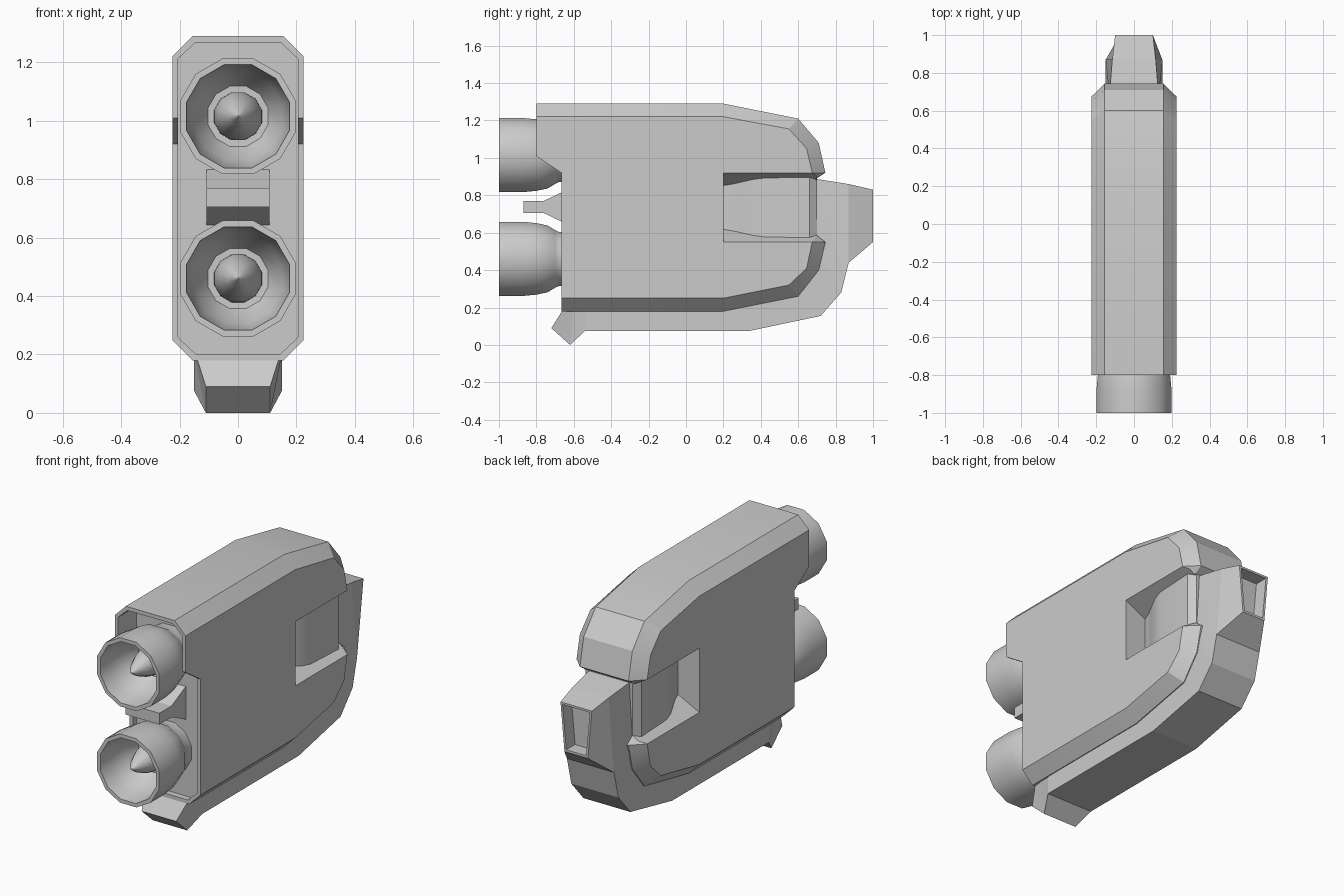
import bpy, bmesh, math

if "Cube" in bpy.data.objects:
    bpy.data.objects.remove(bpy.data.objects["Cube"])


def loft(name, rings, smooth=None, mouth=False):
    """Skin a list of equal-length point rings and cap both ends."""
    bm = bmesh.new()
    vs = [[bm.verts.new(p) for p in r] for r in rings]
    n = len(rings[0])
    for a, b in zip(vs, vs[1:]):
        for i in range(n):
            j = (i + 1) % n
            bm.faces.new((a[i], a[j], b[j], b[i]))
    bm.faces.new(vs[0])
    end = bm.faces.new(vs[-1])
    bmesh.ops.recalc_face_normals(bm, faces=bm.faces)
    if mouth:  # recess the last cap
        bmesh.ops.inset_region(bm, faces=[end], thickness=0.018)
        inner = bmesh.ops.extrude_discrete_faces(bm, faces=[end])["faces"][0]
        bmesh.ops.translate(bm, verts=inner.verts, vec=(0, -0.08, 0))
    me = bpy.data.meshes.new(name)
    bm.to_mesh(me)
    bm.free()
    ob = bpy.data.objects.new(name, me)
    bpy.context.collection.objects.link(ob)
    if smooth:
        select(ob)
        bpy.ops.object.shade_smooth_by_angle(angle=math.radians(smooth))
    return ob


def select(ob):
    bpy.ops.object.select_all(action='DESELECT')
    ob.select_set(True)
    bpy.context.view_layer.objects.active = ob


def cut(ob, cutter):
    cutter.hide_render = True
    m = ob.modifiers.new("cut", 'BOOLEAN')
    m.operation, m.solver, m.object = 'DIFFERENCE', 'EXACT', cutter
    select(ob)
    bpy.ops.object.modifier_apply(modifier=m.name)
    bpy.data.objects.remove(cutter)


def at_x(profile, x):
    return [(x, y, z) for y, z in profile]


# Main hull: side profile with a smaller profile on the outer faces
outer = [(-.80, 1.29), (.20, 1.29), (.60, 1.21), (.71, 1.08), (.745, .92),
         (.70, .89), (.70, .585), (.745, .55), (.71, .40), (.60, .26),
         (.20, .18), (-.665, .18), (-.665, .92), (-.80, 1.01)]
side = [(-.80, 1.22), (.20, 1.22), (.55, 1.155), (.645, 1.05), (.675, .92),
        (.66, .89), (.66, .585), (.675, .55), (.645, .41), (.55, .32),
        (.20, .25), (-.665, .25), (-.665, .92), (-.80, 1.01)]
hull = loft("hull", [at_x(side, -.225), at_x(outer, -.155),
                     at_x(outer, .155), at_x(side, .225)])

# Engine bay recess at the front (-y) end
bay = [(.145, 1.268), (.205, 1.212), (.205, .258), (.145, .202)]
bay += [(-x, z) for x, z in reversed(bay)]
cut(hull, loft("bay_cutter", [[(x, y, z) for x, z in bay] for y in (-1.0, -.63)]))

# Side scoops: tapered notches that deepen toward the rear wall at y = 0.2
scoop = [(.20, .09), (.25, .105), (.30, .128), (.36, .155), (.42, .17),
         (.66, .178), (.70, .15), (.80, .10)]
for s in (-1, 1):
    rings = []
    for y, hw in scoop:
        d = (.225 - hw) * .5
        rings.append([(s * hw, y, .55 + d), (s * hw, y, .92 - d),
                      (s * .30, y, .957), (s * .30, y, .513)])
    cut(hull, loft("scoop_cutter", rings))
select(hull)
bpy.ops.object.shade_smooth_by_angle(angle=math.radians(25))

# Keel and nose: lower edge (y, z, half width) paired with upper edge
keel = [((-.72, .09, .11), (-.66, .185, .14)),
        ((-.62, 0, .11), (-.60, .20, .15)),
        ((-.54, .075, .15), (-.54, .20, .15)),
        ((.34, .075, .15), (.30, .30, .15)),
        ((.72, .155, .15), (.55, .45, .15)),
        ((.83, .28, .15), (.68, .56, .15)),
        ((.85, .36, .15), (.68, .89, .13)),
        ((.87, .44, .15), (.87, .86, .115)),
        ((1.0, .55, .075), (1.0, .83, .10))]
loft("keel_and_nose", [[(-a[2], a[0], a[1]), (a[2], a[0], a[1]),
                        (b[2], b[0], b[1]), (-b[2], b[0], b[1])]
                       for a, b in keel], mouth=True)

# Fin between the engines
fin = [(-.625, .835), (-.76, .77), (-.87, .77), (-.87, .705), (-.76, .705), (-.625, .64)]
loft("engine_fin", [at_x(fin, -.108), at_x(fin, .108)])


def lathe(name, profile, cz, smooth=42):
    """Twelve-sided turned part along y."""
    ang = [math.radians(15 + 30 * i) for i in range(12)]
    return loft(name, [[(r * math.cos(a), y, cz + r * math.sin(a)) for a in ang]
                       for y, r in profile], smooth)


# Twin engines: bell nozzle plus a bullet-shaped centre cone
nozzle = [(-.62, .15), (-.68, .15), (-.70, .16), (-.74, .185), (-.80, .198),
          (-.87, .205), (-1.0, .205), (-1.0, .183), (-.92, .175),
          (-.84, .155), (-.76, .107), (-.759, .086)]
cone = [(-.70, .086), (-.78, .084), (-.86, .066), (-.93, .036), (-.975, .003)]
for label, cz in (("upper", 1.015), ("lower", .46)):
    lathe(label + "_nozzle", nozzle, cz)
    lathe(label + "_cone", cone, cz)
